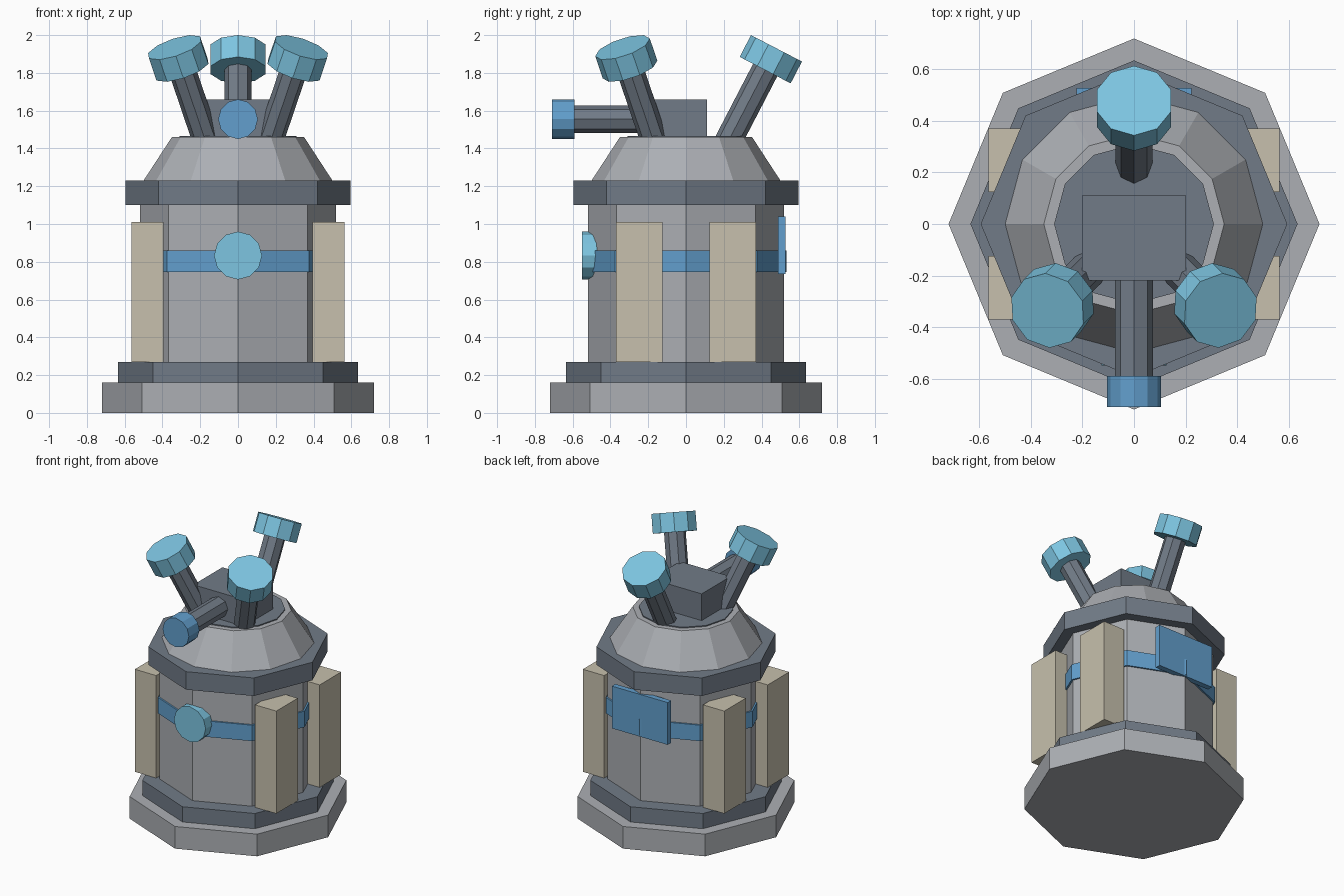
import bpy, bmesh
from mathutils import Vector, Matrix

if "Cube" in bpy.data.objects:
    bpy.data.objects.remove(bpy.data.objects["Cube"])


def material(name, rgb):
    """Flat colour from 0-255 sRGB to linear."""
    m = bpy.data.materials.new(name)
    lin = [((c / 255 + 0.055) / 1.055) ** 2.4 for c in rgb]
    m.diffuse_color = (*lin, 1)
    m.use_nodes = True
    m.node_tree.nodes["Principled BSDF"].inputs["Base Color"].default_value = m.diffuse_color
    return m


GREY = material("light grey", (172, 175, 180))
SLATE = material("slate", (113, 123, 135))
SKY = material("sky blue", (125, 197, 225))
BLUE = material("mid blue", (98, 159, 205))
BEIGE = material("beige", (199, 192, 173))


def finish(name, bm, mat):
    bmesh.ops.recalc_face_normals(bm, faces=bm.faces)
    me = bpy.data.meshes.new(name)
    bm.to_mesh(me)
    bm.free()
    me.materials.append(mat)
    bpy.context.collection.objects.link(bpy.data.objects.new(name, me))


def prism(name, start, end, r1, mat, sides, r2=None):
    """Flat-sided cylinder or frustum between two points."""
    a, b = Vector(start), Vector(end)
    d = b - a
    rot = Vector((0, 0, 1)).rotation_difference(d).to_matrix().to_4x4()
    bm = bmesh.new()
    bmesh.ops.create_cone(bm, cap_ends=True, segments=sides, radius1=r1,
                          radius2=r1 if r2 is None else r2, depth=d.length,
                          matrix=Matrix.Translation((a + b) / 2) @ rot)
    finish(name, bm, mat)


def box(name, lo, hi, mat):
    lo, hi = Vector(lo), Vector(hi)
    bm = bmesh.new()
    bmesh.ops.create_cube(bm, size=1, matrix=Matrix.Translation((lo + hi) / 2)
                          @ Matrix.Diagonal((*(hi - lo), 1)))
    finish(name, bm, mat)


# Stacked tower: name, bottom, top, lower radius, upper radius, sides, colour
for name, z0, z1, r1, r2, sides, mat in (
        ("base", 0, 0.16, 0.72, 0.72, 8, GREY),
        ("plinth", 0.16, 0.27, 0.635, 0.635, 8, SLATE),
        ("body", 0.27, 1.10, 0.52, 0.52, 8, GREY),
        ("belt", 0.745, 0.86, 0.532, 0.532, 8, BLUE),
        ("collar", 1.10, 1.23, 0.595, 0.595, 8, SLATE),
        ("dome", 1.23, 1.46, 0.50, 0.35, 12, GREY),
        ("roof_disc", 1.45, 1.467, 0.31, 0.31, 12, SLATE)):
    prism(name, (0, 0, z0), (0, 0, z1), r1, mat, sides, r2)

# Side panels
for sx in (-1, 1):
    for sy in (-1, 1):
        xs = sorted((sx * 0.395, sx * 0.565))
        ys = sorted((sy * 0.125, sy * 0.37))
        box("side_panel", (xs[0], ys[0], 0.27), (xs[1], ys[1], 1.01), BEIGE)

# Front medallion and back plate
prism("front_medallion", (0, -0.45, 0.833), (0, -0.55, 0.833), 0.127, SKY, 12)
box("back_plate", (-0.223, 0.487, 0.735), (0.223, 0.527, 1.04), BLUE)

# Turret block with forward barrel
box("turret_block", (-0.202, -0.22, 1.46), (0.202, 0.11, 1.66), SLATE)
prism("front_barrel", (0, -0.2, 1.555), (0, -0.6, 1.555), 0.073, SLATE, 8)
prism("front_barrel_cap", (0, -0.59, 1.555), (0, -0.71, 1.555), 0.105, BLUE, 12)

# Three tilted barrels with caps
for foot, tip in (((0, 0.235, 1.46), (0, 0.479, 1.93)),
                  ((-0.175, -0.175, 1.46), (-0.336, -0.336, 1.935)),
                  ((0.175, -0.175, 1.46), (0.336, -0.336, 1.935))):
    foot, tip = Vector(foot), Vector(tip)
    axis = (tip - foot).normalized()
    prism("tilted_barrel", foot - axis * 0.06, tip - axis * 0.1, 0.072, SLATE, 8)
    prism("tilted_barrel_cap", tip - axis * 0.13, tip, 0.152, SKY, 10)
